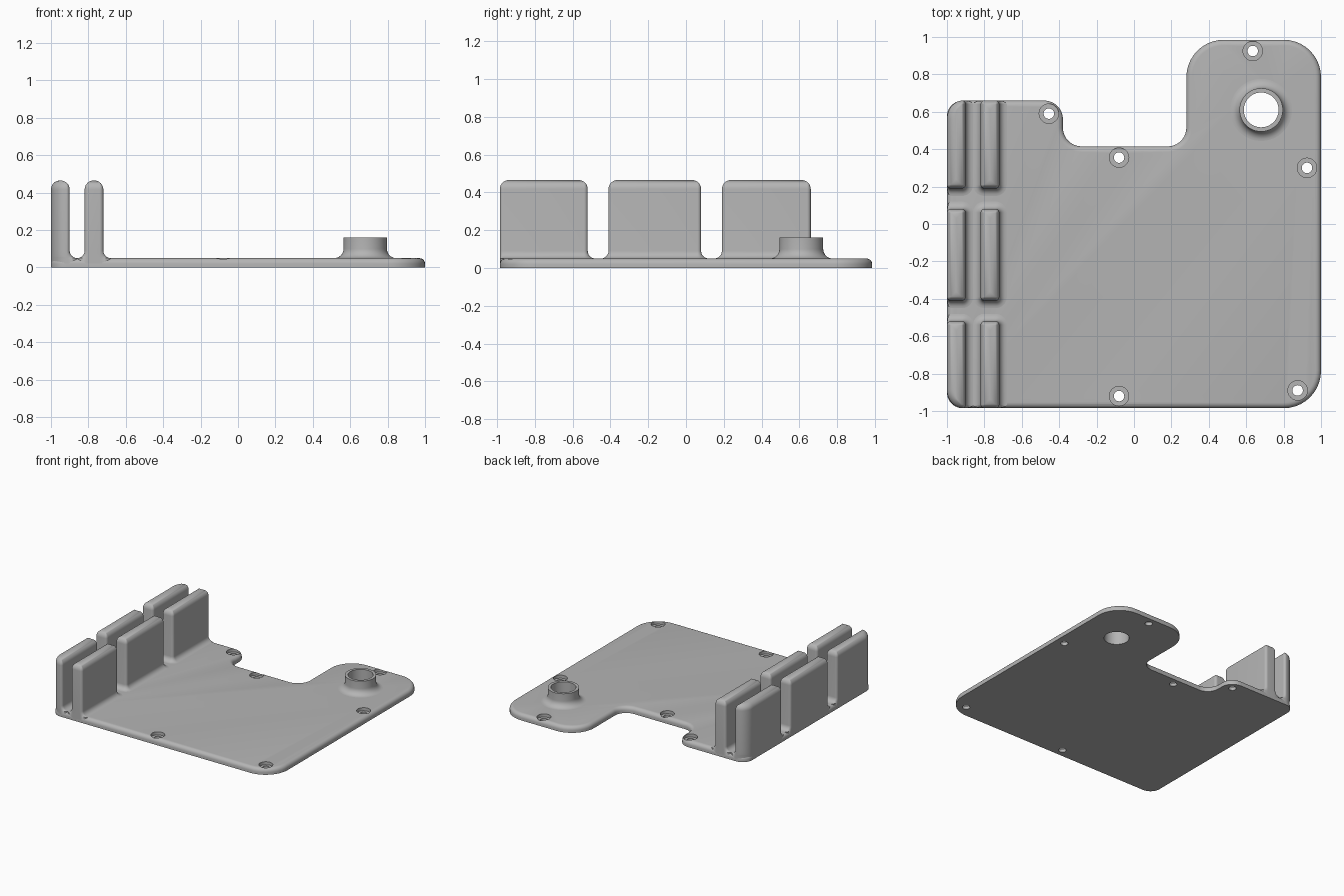
import bpy, bmesh, math
from mathutils import Vector

if "Cube" in bpy.data.objects:
    bpy.data.objects.remove(bpy.data.objects["Cube"])

gray = bpy.data.materials.new("plain gray")
gray.diffuse_color = (0.46, 0.46, 0.46, 1)
gray.use_nodes = True
gray.node_tree.nodes["Principled BSDF"].inputs["Base Color"].default_value = gray.diffuse_color
T = 0.05          # plate thickness
SEG = 10          # segments per rounded corner


def outline(corners, insets):
    """Rounded right-angled polygon (x, y, radius), each edge moved inwards."""
    n = len(corners)
    pts = [Vector(c[:2]) for c in corners]
    d = [(pts[(i + 1) % n] - pts[i]).normalized() for i in range(n)]
    p, a, b = [], [], []
    for i in range(n):
        d0, d1, e0, e1 = d[i - 1], d[i], insets[i - 1], insets[i]
        s = 1 if d0.cross(d1) > 0 else -1
        p.append(pts[i] + Vector((-d0.y, d0.x)) * e0 + Vector((-d1.y, d1.x)) * e1)
        a.append(max(0, corners[i][2] - s * e1))
        b.append(max(0, corners[i][2] - s * e0))
    for i in range(n):  # keep neighbouring roundings from overlapping
        j = (i + 1) % n
        k = min(1, (p[j] - p[i]).length / max(b[i] + a[j], 1e-9))
        b[i] *= k
        a[j] *= k
    ring = []
    for i in range(n):
        d0, d1 = d[i - 1], d[i]
        c = p[i] - d0 * a[i] + d1 * b[i]
        for k in range(SEG + 1):
            t = math.pi / 2 * k / SEG
            ring.append(c + d0 * a[i] * math.sin(t) - d1 * b[i] * math.cos(t))
    return ring


def make(name, bm):
    bmesh.ops.remove_doubles(bm, verts=bm.verts, dist=1e-5)
    bmesh.ops.recalc_face_normals(bm, faces=bm.faces)
    me = bpy.data.meshes.new(name)
    bm.to_mesh(me)
    bm.free()
    me.materials.append(gray)
    ob = bpy.data.objects.new(name, me)
    bpy.context.collection.objects.link(ob)
    return ob


def smooth(ob):
    bpy.ops.object.select_all(action='DESELECT')
    ob.select_set(True)
    bpy.context.view_layer.objects.active = ob
    bpy.ops.object.shade_smooth_by_angle(angle=math.radians(35))


def bridge(bm, r0, r1):
    n = len(r0)
    for i in range(n):
        j = (i + 1) % n
        bm.faces.new((r0[i], r0[j], r1[j], r1[i]))


def stack(name, levels):
    """Closed solid from stacked rings: list of (z, ring)."""
    bm = bmesh.new()
    rings = [[bm.verts.new((q.x, q.y, z)) for q in ring] for z, ring in levels]
    for r0, r1 in zip(rings, rings[1:]):
        bridge(bm, r0, r1)
    bm.faces.new(rings[0][::-1])
    bm.faces.new(rings[-1])
    return make(name, bm)


def lathe(name, profile, x, y, seg=64):
    """Closed (radius, z) profile turned about a vertical axis."""
    bm = bmesh.new()
    rings = [[bm.verts.new((x + r * math.cos(2 * math.pi * k / seg),
                            y + r * math.sin(2 * math.pi * k / seg), z))
              for k in range(seg)] for r, z in profile]
    for i in range(len(rings)):
        bridge(bm, rings[i - 1], rings[i])
    return make(name, bm)


def cylinder(name, x, y, r, z0, z1, seg=40):
    ring = [Vector((x + r * math.cos(2 * math.pi * k / seg),
                    y + r * math.sin(2 * math.pi * k / seg))) for k in range(seg)]
    return stack(name, [(z0, ring), (z1, ring)])


# Base plate with a notch at the back and a rounded top edge
Y0, Y1, YB = -0.985, 0.985, 0.66
plan = [(-1, Y0, 0.085), (1, Y0, 0.2), (1, Y1, 0.2), (0.28, Y1, 0.2),
        (0.28, 0.415, 0.1), (-0.38, 0.415, 0.1), (-0.38, YB, 0.1), (-1, YB, 0.085)]
R = 0.03
levels = [(0, outline(plan, [0] * 8))]
for k in range(6):
    t = math.pi / 2 * k / 5
    levels.append((T - R + R * math.sin(t), outline(plan, [R * (1 - math.cos(t))] * 8)))
plate = stack("base_plate", levels)

# Screw holes with counterbores, and the opening under the collar
BX, BY = 0.68, 0.61
cutters = [cylinder("collar_cutter", BX, BY, 0.11, -0.1, 0.2)]
for x, y in [(-0.455, 0.59), (-0.08, 0.355), (0.635, 0.925),
             (0.925, 0.3), (0.875, -0.89), (-0.08, -0.92)]:
    cutters.append(cylinder("screw_cutter", x, y, 0.028, -0.1, 0.2))
    cutters.append(cylinder("counterbore_cutter", x, y, 0.052, 0.025, 0.2))
for c in cutters:
    c.hide_render = True
    m = plate.modifiers.new("hole", 'BOOLEAN')
    m.operation, m.solver, m.object = 'DIFFERENCE', 'EXACT', c
bpy.context.view_layer.objects.active = plate
plate.select_set(True)
bpy.ops.object.convert(target='MESH')
for c in cutters:
    bpy.data.objects.remove(c)
smooth(plate)

# Collar with a filleted foot
F = 0.05
prof = [(0.093, 0), (0.093, 0.16), (0.116, 0.16)]
for k in range(9):
    t = math.pi / 2 * k / 8
    prof.append((0.116 + F * (1 - math.cos(t)), T + F * (1 - math.sin(t))))
prof += [(0.166, 0.03), (0.125, 0)]
smooth(lathe("collar", prof, BX, BY))

# Upright fins: two rows of three, rounded tops, filleted where they meet the plate
H, F, TOP = 0.465, 0.04, 0.048
for row, x0, x1 in (("outer", -1, -0.9), ("inner", -0.82, -0.72)):
    for part, y0, y1 in (("front", Y0, -0.52), ("middle", -0.41, 0.08), ("back", 0.19, YB)):
        outer = row == "outer"
        r0 = 0.1 if outer and part == "front" else 0.02
        r1 = 0.1 if outer and part == "back" else 0.02
        corners = [(x0, y0, r0), (x1, y0, 0.02), (x1, y1, 0.02), (x0, y1, r1)]
        flare = [part != "front", True, part != "back", not outer]
        levels = [(0, outline(corners, [-F * f for f in flare]))]
        for k in range(7):
            t = math.pi / 2 * k / 6
            levels.append((T + F * (1 - math.cos(t)),
                           outline(corners, [-F * (1 - math.sin(t)) * f for f in flare])))
        for k in range(9):
            t = math.pi / 2 * k / 8
            levels.append((H - TOP + TOP * math.sin(t),
                           outline(corners, [TOP * (1 - math.cos(t))] * 4)))
        smooth(stack(f"{row}_{part}_fin", levels))
